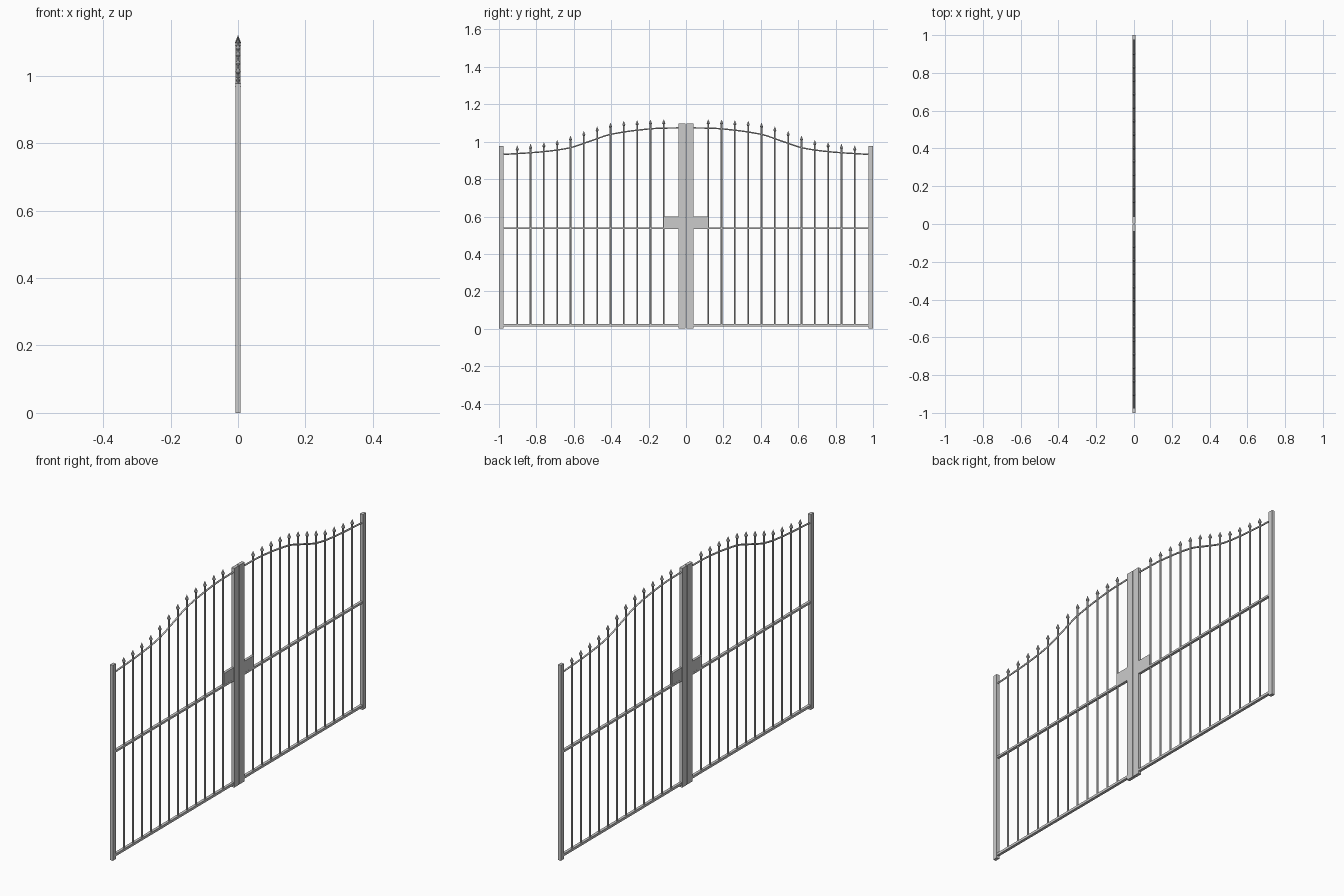
import bpy, bmesh, math
from mathutils import Matrix, Vector

if "Cube" in bpy.data.objects:
    bpy.data.objects.remove(bpy.data.objects["Cube"])

# Right-hand leaf is modelled in place, then every part is mirrored across y = 0


def mirrored(obj):
    m = obj.modifiers.new("Mirror", 'MIRROR')
    m.use_axis = (False, True, False)
    m.use_clip = False
    return obj


def mesh_object(name, bm):
    bmesh.ops.recalc_face_normals(bm, faces=bm.faces)
    me = bpy.data.meshes.new(name)
    bm.to_mesh(me)
    bm.free()
    obj = bpy.data.objects.new(name, me)
    bpy.context.collection.objects.link(obj)
    return mirrored(obj)


def box(name, depth, y0, y1, z0, z1):
    bm = bmesh.new()
    mat = Matrix.Translation((0, (y0 + y1) / 2, (z0 + z1) / 2)) @ \
        Matrix.Diagonal((depth, y1 - y0, z1 - z0, 1))
    bmesh.ops.create_cube(bm, size=1, matrix=mat)
    return mesh_object(name, bm)


def cone(bm, y, z0, z1, r0, r1, sides=8):
    mat = Matrix.Translation((0, y, (z0 + z1) / 2)) @ Matrix.Rotation(math.pi / sides, 4, 'Z')
    bmesh.ops.create_cone(bm, cap_ends=True, segments=sides, radius1=r0, radius2=r1,
                          depth=z1 - z0, matrix=mat)


# Posts
box("outer_post", 0.016, 0.975, 1.0, 0, 0.977)
box("meeting_post", 0.016, 0.002, 0.041, 0, 1.096)

# Lock plate and straight rails
box("lock_plate", 0.013, 0.041, 0.119, 0.533, 0.6)
box("middle_rail", 0.014, 0.041, 0.975, 0.532, 0.542)
box("bottom_rail", 0.014, 0.041, 0.975, 0.013, 0.025)

# Sweeping top rail
path = [(0.04, 1.074), (0.19, 1.069), (0.40, 1.04), (0.51, 1.004),
        (0.62, 0.968), (0.76, 0.947), (0.976, 0.932)]
cu = bpy.data.curves.new("top_rail", 'CURVE')
cu.dimensions = '3D'
cu.bevel_depth = 0.0042
cu.bevel_resolution = 1
cu.resolution_u = 6
cu.use_fill_caps = True
sp = cu.splines.new('BEZIER')
sp.bezier_points.add(len(path) - 1)
for i, p in enumerate(sp.bezier_points):
    y, z = path[i]
    a, b = path[max(i - 1, 0)], path[min(i + 1, len(path) - 1)]
    slope = (b[1] - a[1]) / (b[0] - a[0])
    p.handle_left_type = p.handle_right_type = 'FREE'
    p.co = (0, y, z)
    p.handle_left = p.co - Vector((0, 1, slope)) * (y - a[0]) / 3
    p.handle_right = p.co + Vector((0, 1, slope)) * (b[0] - y) / 3
rail = bpy.data.objects.new("top_rail", cu)
bpy.context.collection.objects.link(rail)
mirrored(rail)

# Pickets with spear tips, following the sweep
tops = [1.12, 1.118, 1.115, 1.111, 1.101, 1.082,
        1.057, 1.032, 1.009, 0.997, 0.988, 0.98]
bars, tips = bmesh.new(), bmesh.new()
for i, top in enumerate(tops):
    y = 0.119 + i * 0.0712
    cone(bars, y, 0.02, top - 0.02, 0.0048, 0.0048)
    cone(tips, y, top - 0.027, top - 0.021, 0.005, 0.009)
    cone(tips, y, top - 0.021, top, 0.009, 0.0004)
mesh_object("pickets", bars)
mesh_object("spear_tips", tips)
